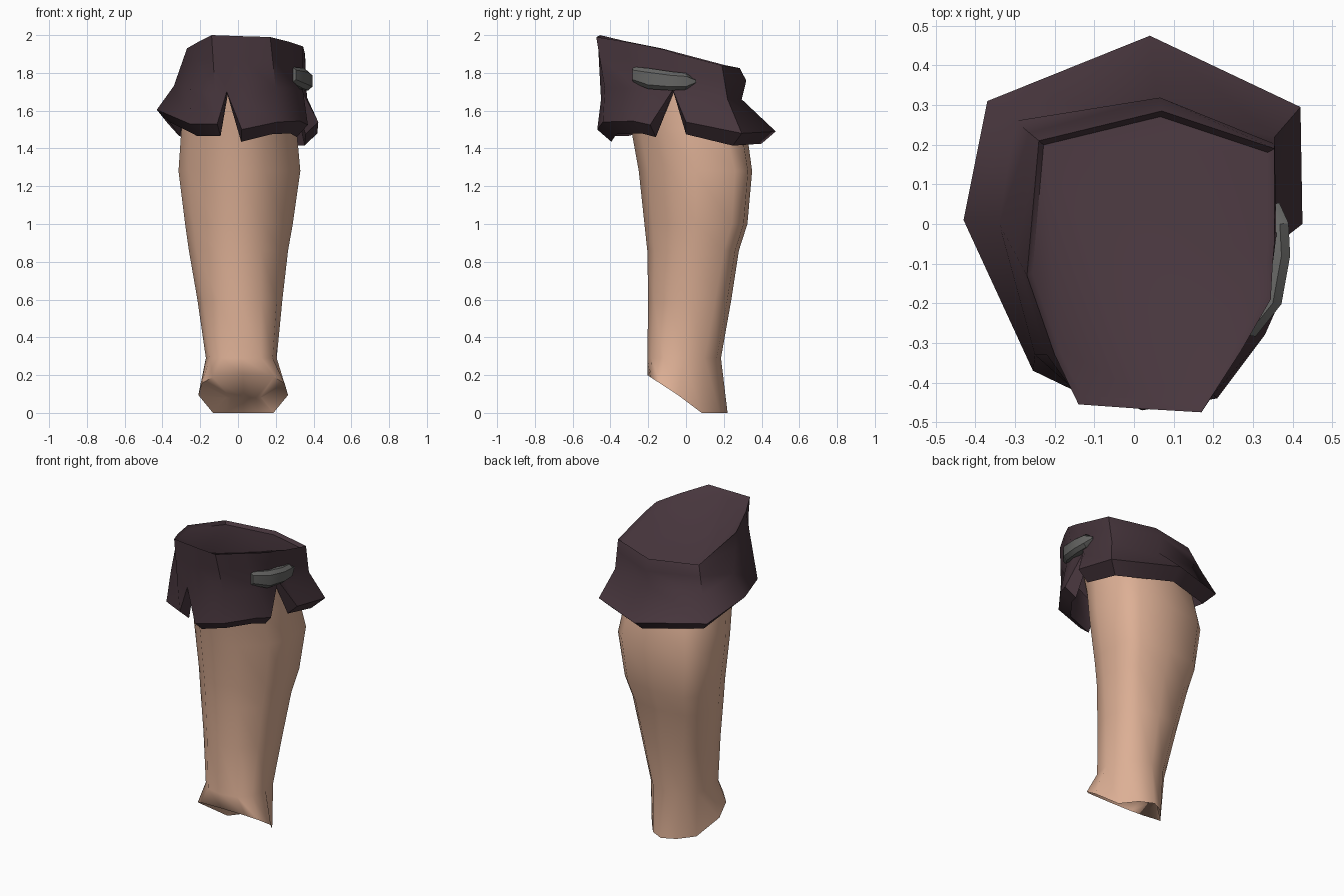
import bpy, bmesh, math
from mathutils import Vector

cube = bpy.data.objects.get("Cube")
if cube:
    bpy.data.objects.remove(cube, do_unlink=True)


def material(name, color):
    m = bpy.data.materials.new(name)
    m.use_nodes = True
    m.diffuse_color = (*color, 1)
    m.node_tree.nodes["Principled BSDF"].inputs["Base Color"].default_value = (*color, 1)
    return m


skin = material("skin", (0.72, 0.43, 0.30))
cloth = material("dark_cloth", (0.064, 0.037, 0.047))
metal = material("grey_metal", (0.13, 0.13, 0.125))


def finish(name, bm, mat, angle):
    bmesh.ops.remove_doubles(bm, verts=bm.verts, dist=0.0005)
    bmesh.ops.recalc_face_normals(bm, faces=bm.faces)
    me = bpy.data.meshes.new(name)
    bm.to_mesh(me)
    bm.free()
    me.materials.append(mat)
    ob = bpy.data.objects.new(name, me)
    bpy.context.collection.objects.link(ob)
    bpy.ops.object.select_all(action='DESELECT')
    ob.select_set(True)
    bpy.context.view_layer.objects.active = ob
    bpy.ops.object.shade_smooth_by_angle(angle=math.radians(angle))


def bridge(bm, a, b):
    """Join two closed rows of vertices, leaving out missing corners."""
    n = len(a)
    for i in range(n):
        j = (i + 1) % n
        corners = [v for v in (a[i], a[j], b[j], b[i]) if v]
        if len(corners) > 2:
            bm.faces.new(corners)


def power(value, p):
    return math.copysign(abs(value) ** p, value) if abs(value) > 1e-6 else 0


# Leg: rings of (z, x min, x max, y min, y max, front and back roundness)
# ending in a slanted cut; a low roundness gives a boxier outline
SIDES = 12
rings = [(1.71, -0.28, 0.30, -0.33, 0.26, 1.1, 0.9),
         (1.5, -0.30, 0.31, -0.29, 0.32, 1.2, 0.65),
         (1.28, -0.315, 0.33, -0.25, 0.35, 1.25, 0.52),
         (1.0, -0.28, 0.29, -0.22, 0.325, 1.2, 0.52),
         (0.86, -0.26, 0.265, -0.205, 0.28, 1.15, 0.58),
         (0.6, -0.215, 0.235, -0.20, 0.24, 1.0, 0.7),
         (0.29, -0.17, 0.205, -0.205, 0.185, 0.85, 0.85),
         (None, -0.21, 0.265, -0.205, 0.22, 0.55, 1.5)]
bm = bmesh.new()
rows = []
for z, x0, x1, y0, y1, front, back in rings:
    row = []
    for k in range(SIDES):
        a = math.tau * k / SIDES
        p = front if math.cos(a) > 0 else back
        cx, cy = (x0 + x1) / 2, (y0 + y1) / 2
        dx = power(math.sin(a), p) * (x1 - x0) / 2
        y = cy - power(math.cos(a), p) * (y1 - y0) / 2
        h = z
        if z is None:
            if k in (3, 9):
                y -= 0.05
            h = max(0, 0.2 - (y + 0.205) * 0.65)
            if y > 0.07:
                h, dx = 0, max(-0.16, min(0.16, dx))
        row.append(bm.verts.new((cx + dx, y, h)))
    rows.append(row)
for a, b in zip(rows, rows[1:]):
    bridge(bm, a, b)
bm.faces.new(rows[0])
# hollowed sole, drawn in to a crease near the heel
crease = [bm.verts.new((0.03 + (v.co.x - 0.03) * 0.4, 0.13, 0.08)) for v in rows[-1]]
for i in (4, 5, 7, 8):
    crease[i].co.x = crease[(6 - i) % SIDES].co.x
bridge(bm, rows[-1], crease)
finish("leg", bm, skin, 80)

# Cuff: columns of top, middle and hem points; a notch has no hem
columns = [
    ((0, -.465, 1.995), (-.06, -.435, 1.70), None),
    ((.05, -.468, 1.993), (.03, -.45, 1.66), (.02, -.47, 1.50)),
    ((.17, -.475, 1.99), (.2, -.43, 1.72), (.21, -.44, 1.54)),
    ((.27, -.32, 1.965), (.31, -.25, 1.72), (.33, -.28, 1.545)),
    ((.345, -.19, 1.94), (.345, -.145, 1.70), (.37, -.19, 1.525)),
    ((.35, -.1, 1.92), (.335, -.07, 1.71), None),
    ((.355, -.04, 1.9), (.365, -.02, 1.67), (.425, 0, 1.54)),
    ((.355, .19, 1.84), (.355, .22, 1.66), (.42, .295, 1.48)),
    ((.07, .285, 1.825), (.06, .295, 1.66), (.04, .475, 1.49)),
    ((-.24, .21, 1.84), (-.3, .26, 1.68), (-.37, .31, 1.53)),
    ((-.27, -.13, 1.93), (-.34, 0, 1.73), (-.43, .01, 1.605)),
    ((-.2, -.33, 1.97), (-.25, -.33, 1.72), (-.255, -.37, 1.53)),
    ((-.14, -.455, 2.0), (-.12, -.445, 1.68), (-.11, -.44, 1.53))]


def inward(p, s, dz):
    return Vector((p[0] * s, p[1] * s, p[2] + dz))


bm = bmesh.new()


def add(points):
    return [bm.verts.new(p) if p else None for p in points]


tops, mids, hems = zip(*columns)
folds = [Vector(t).lerp(Vector(m), 0.4) for t, m in zip(tops, mids)]
for p in folds:
    if p.y > 0.25:
        p.y += 0.03
top, fold, mid, hem = add(tops), add(folds), add(mids), add(hems)
lip = add([inward(p, 0.84, -0.065) if p else None for p in hems])
lining = add([inward(p, 0.86, 0) for p in mids])
well = add([inward(p, 0.95, -0.02) for p in tops])
bridge(bm, top, fold)
bridge(bm, fold, mid)
bridge(bm, mid, hem)
bridge(bm, hem, lip)
bridge(bm, lip, lining)
bridge(bm, top, well)
bm.faces.new(well)
# close the cut edges of each notch
for i, h in enumerate(hems):
    if h is None:
        for j in (i - 1, (i + 1) % len(hems)):
            bm.faces.new((mid[i], hem[j], lip[j], lining[i]))
finish("trouser_cuff", bm, cloth, 50)

# Clasp: curved bar with a bevelled outer face, over the side notch
path = [(.285, -.28, 1.79, .042), (.35, -.2, 1.77, .055), (.372, -.08, 1.757, .05),
        (.368, 0, 1.755, .044), (.345, .05, 1.755, .01)]
bm = bmesh.new()
rows = []
for x, y, z, h in path:
    out = Vector((1, y + 0.1, 0)).normalized() * 0.022
    p = Vector((x, y, z))
    up = Vector((0, 0, h))
    rows.append(add([p - out * 1.5 - up, p - up, p + out - up * 0.6,
                     p + out + up * 0.6, p + up, p - out * 1.5 + up]))
for a, b in zip(rows, rows[1:]):
    bridge(bm, a, b)
bm.faces.new(rows[0])
bm.faces.new(rows[-1])
finish("side_clasp", bm, metal, 30)
